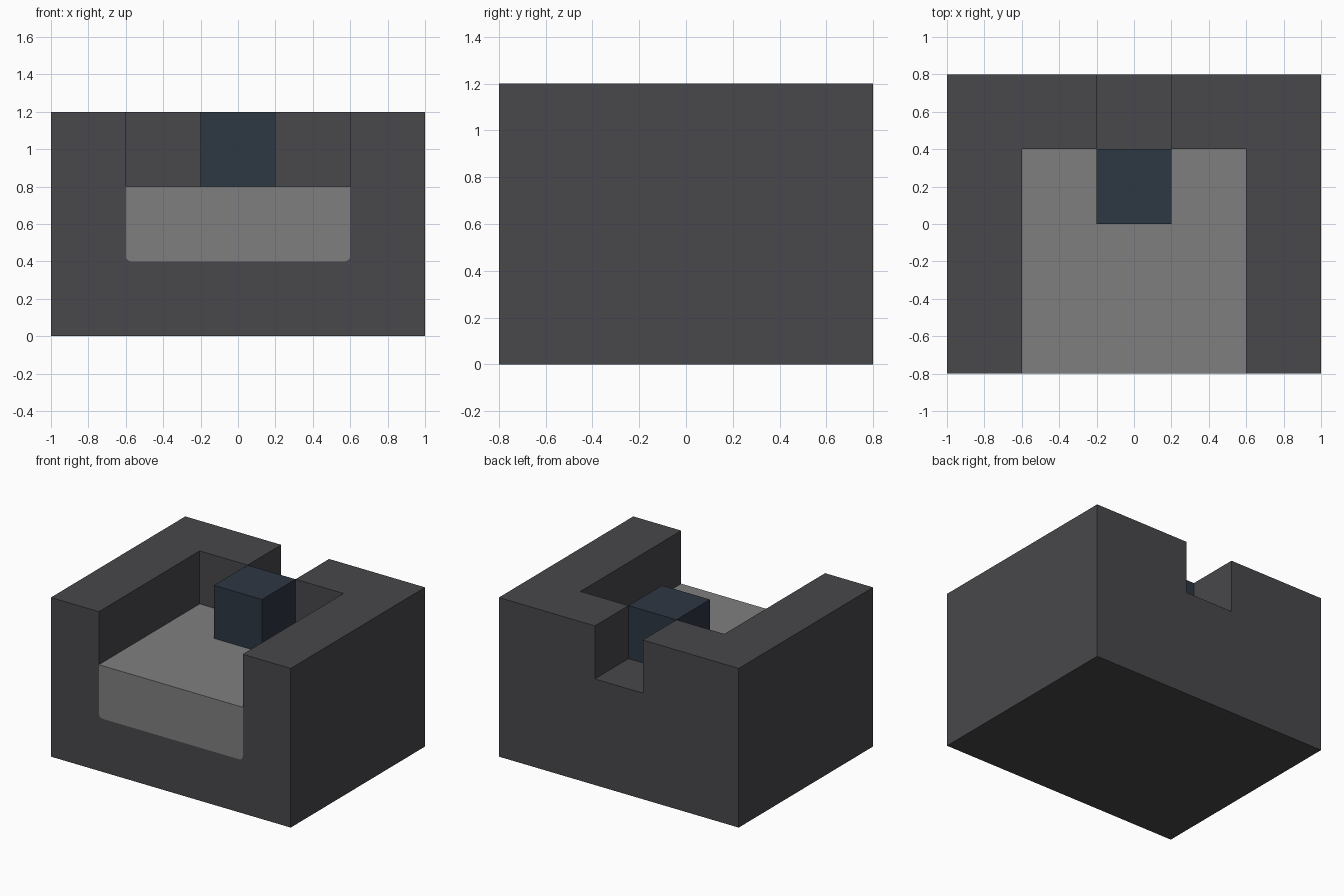
import bpy
import math

cube = bpy.data.objects.get("Cube")
if cube:
    bpy.data.objects.remove(cube, do_unlink=True)


def material(name, colour):
    mat = bpy.data.materials.new(name)
    mat.use_nodes = True
    mat.diffuse_color = colour
    mat.node_tree.nodes["Principled BSDF"].inputs["Base Color"].default_value = colour
    return mat


def prism(name, profile, y0, y1, mat=None):
    """Extrude an (x, z) outline, counter-clockwise from the front, along y."""
    n = len(profile)
    verts = [(x, y, z) for y in (y0, y1) for x, z in profile]
    faces = [list(range(n)), list(range(2 * n - 1, n - 1, -1))]
    for i in range(n):
        j = (i + 1) % n
        faces.append([j, i, i + n, j + n])
    mesh = bpy.data.meshes.new(name)
    mesh.from_pydata(verts, [], faces)
    obj = bpy.data.objects.new(name, mesh)
    bpy.context.collection.objects.link(obj)
    if mat:
        mesh.materials.append(mat)
    return obj


def rect(half, z0, z1):
    return [(-half, z0), (half, z0), (half, z1), (-half, z1)]


def round_bottom(half, z0, z1, r, steps=5):
    """Rectangle whose two lower corners are rounded."""
    arc = [math.radians(90 * i / steps) for i in range(steps + 1)]
    left = [(-half + r - r * math.cos(a), z0 + r - r * math.sin(a)) for a in arc]
    right = [(-x, z) for x, z in reversed(left)]
    return left + right + [(half, z1), (-half, z1)]


def cut(obj, cutter):
    mod = obj.modifiers.new("cut", "BOOLEAN")
    mod.operation = "DIFFERENCE"
    mod.solver = "EXACT"
    mod.object = cutter
    bpy.context.view_layer.objects.active = obj
    bpy.ops.object.modifier_apply(modifier=mod.name)
    bpy.data.objects.remove(cutter, do_unlink=True)


charcoal = material("charcoal", (0.065, 0.065, 0.072, 1))
grey = material("mid grey", (0.212, 0.212, 0.212, 1))
navy = material("dark navy", (0.027, 0.038, 0.055, 1))

# Outer shell with an open-front recess and a notch through the back wall
shell = prism("shell", rect(1.0, 0, 1.2), -0.8, 0.8, charcoal)
cut(shell, prism("recess_cutter", round_bottom(0.6, 0.4, 1.4, 0.03), -1.0, 0.4))
cut(shell, prism("notch_cutter", rect(0.2, 0.8, 1.4), 0.2, 1.0))

# Cushion filling the lower half of the recess, flush with the front
prism("cushion", round_bottom(0.6, 0.4, 0.8, 0.03), -0.8, 0.4, grey)

# Block standing on the cushion in front of the notch
prism("block", rect(0.2, 0.8, 1.2), 0.0, 0.4, navy)
